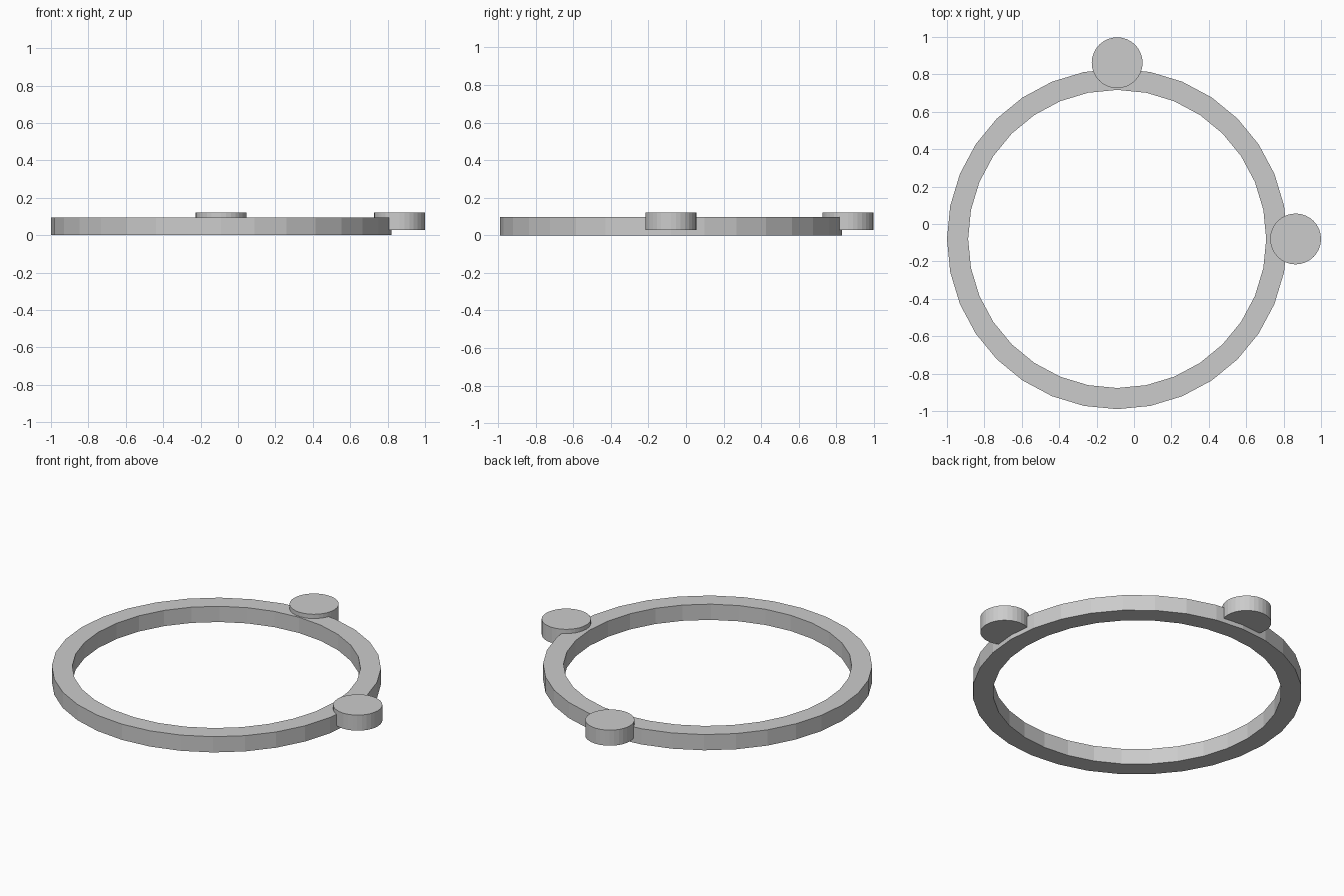
import bpy, bmesh, math

if "Cube" in bpy.data.objects:
    bpy.data.objects.remove(bpy.data.objects["Cube"])

CX, CY = -0.09, -0.08   # ring centre
SEG = 32


def finish(name, bm):
    bmesh.ops.recalc_face_normals(bm, faces=bm.faces[:])
    mesh = bpy.data.meshes.new(name)
    bm.to_mesh(mesh)
    bm.free()
    obj = bpy.data.objects.new(name, mesh)
    bpy.context.collection.objects.link(obj)
    return obj


def ring(name, r_in, r_out, z0, z1):
    bm = bmesh.new()
    profile = [(r_in, z0), (r_out, z0), (r_out, z1), (r_in, z1)]
    loops = []
    for i in range(SEG):
        a = 2 * math.pi * i / SEG
        loops.append([bm.verts.new((CX + r * math.cos(a), CY + r * math.sin(a), z))
                      for r, z in profile])
    for i in range(SEG):
        a, b = loops[i], loops[(i + 1) % SEG]
        for k in range(4):
            n = (k + 1) % 4
            bm.faces.new((a[k], b[k], b[n], a[n]))
    return finish(name, bm)


def disc(name, x, y, r, z0, z1):
    bm = bmesh.new()
    bmesh.ops.create_cone(bm, cap_ends=True, segments=SEG, radius1=r, radius2=r,
                          depth=z1 - z0)
    bmesh.ops.translate(bm, verts=bm.verts[:], vec=(x, y, (z0 + z1) / 2))
    return finish(name, bm)


# Flat band
ring("ring_band", 0.797, 0.91, 0.0, 0.096)

# Two round lugs a quarter turn apart, slightly raised
disc("side_lug", 0.864, CY, 0.136, 0.027, 0.122)
disc("back_lug", CX, 0.862, 0.136, 0.027, 0.122)
